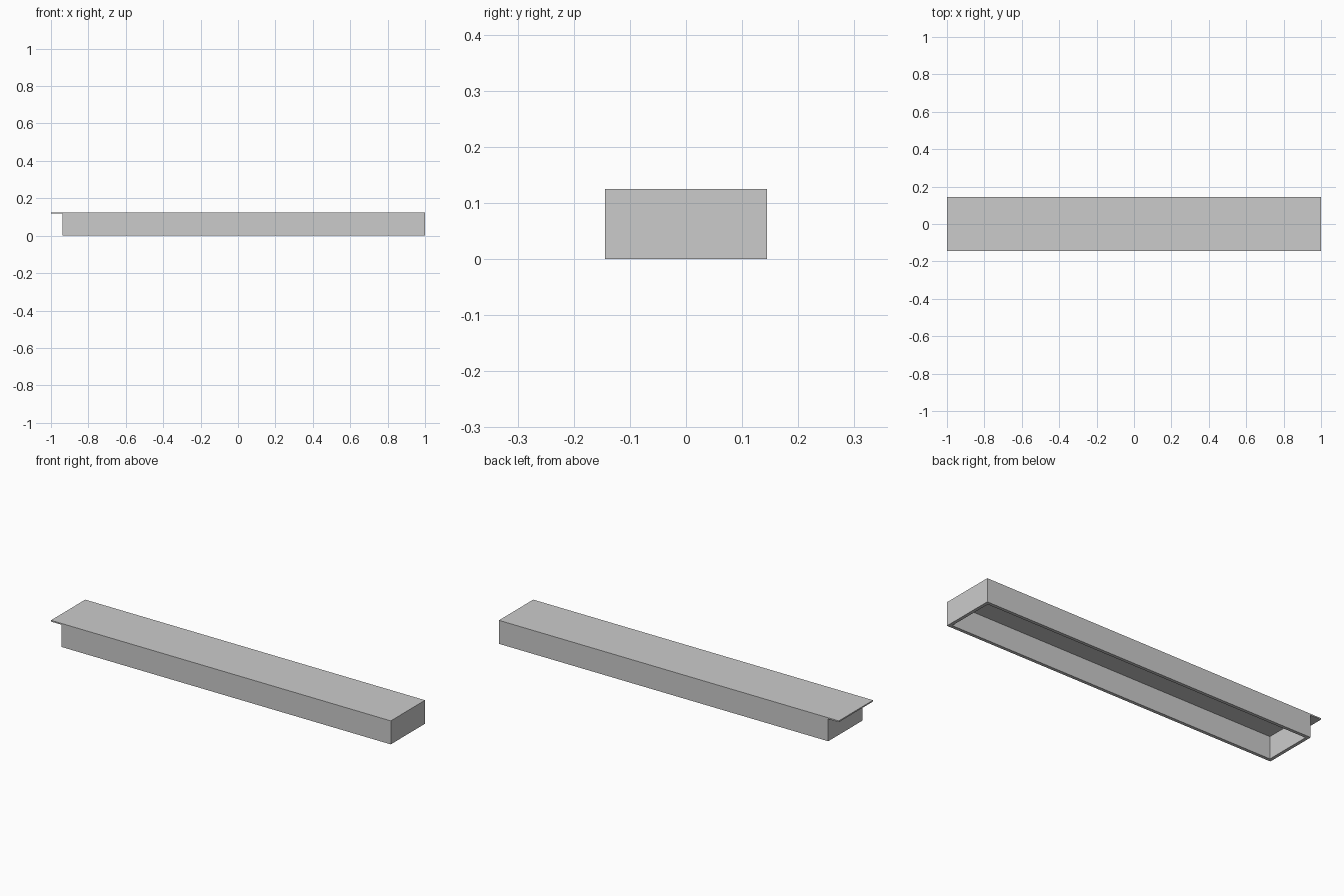
import bpy
import bmesh

# Remove the default cube
cube = bpy.data.objects.get("Cube")
if cube:
    bpy.data.objects.remove(cube, do_unlink=True)

HALF_DEPTH = 0.144
HEIGHT = 0.125
PLATE = 0.007       # top sheet thickness
WALL = 0.017        # skirt wall thickness
SKIRT_LEFT = 1.0
SKIRT_RIGHT = -0.938

grey = bpy.data.materials.new("plain_grey")
grey.use_nodes = True
grey.diffuse_color = (0.6, 0.6, 0.6, 1)
grey.node_tree.nodes["Principled BSDF"].inputs["Base Color"].default_value = (0.6, 0.6, 0.6, 1)


def finish(name, bm):
    mesh = bpy.data.meshes.new(name)
    bmesh.ops.recalc_face_normals(bm, faces=bm.faces)
    bm.to_mesh(mesh)
    bm.free()
    mesh.materials.append(grey)
    obj = bpy.data.objects.new(name, mesh)
    bpy.context.collection.objects.link(obj)


def rectangle(bm, x0, x1, half_y, z):
    corners = ((x0, -half_y), (x1, -half_y), (x1, half_y), (x0, half_y))
    return [bm.verts.new((x, y, z)) for x, y in corners]


def extrude_up(bm, faces, height):
    result = bmesh.ops.extrude_face_region(bm, geom=faces, use_keep_orig=True)
    verts = [v for v in result["geom"] if isinstance(v, bmesh.types.BMVert)]
    bmesh.ops.translate(bm, verts=verts, vec=(0, 0, height))


# Top sheet, overhanging the skirt at one end
bm = bmesh.new()
sheet = bm.faces.new(rectangle(bm, -1, 1, HALF_DEPTH, HEIGHT - PLATE))
extrude_up(bm, [sheet], PLATE)
finish("top_plate", bm)

# Hollow skirt, open underneath
bm = bmesh.new()
outer = rectangle(bm, SKIRT_RIGHT, SKIRT_LEFT, HALF_DEPTH, 0)
inner = rectangle(bm, SKIRT_RIGHT + WALL, SKIRT_LEFT - WALL, HALF_DEPTH - WALL, 0)
rim = []
for i in range(4):
    j = (i + 1) % 4
    rim.append(bm.faces.new((outer[i], outer[j], inner[j], inner[i])))
extrude_up(bm, rim, HEIGHT - PLATE)
finish("skirt_walls", bm)
